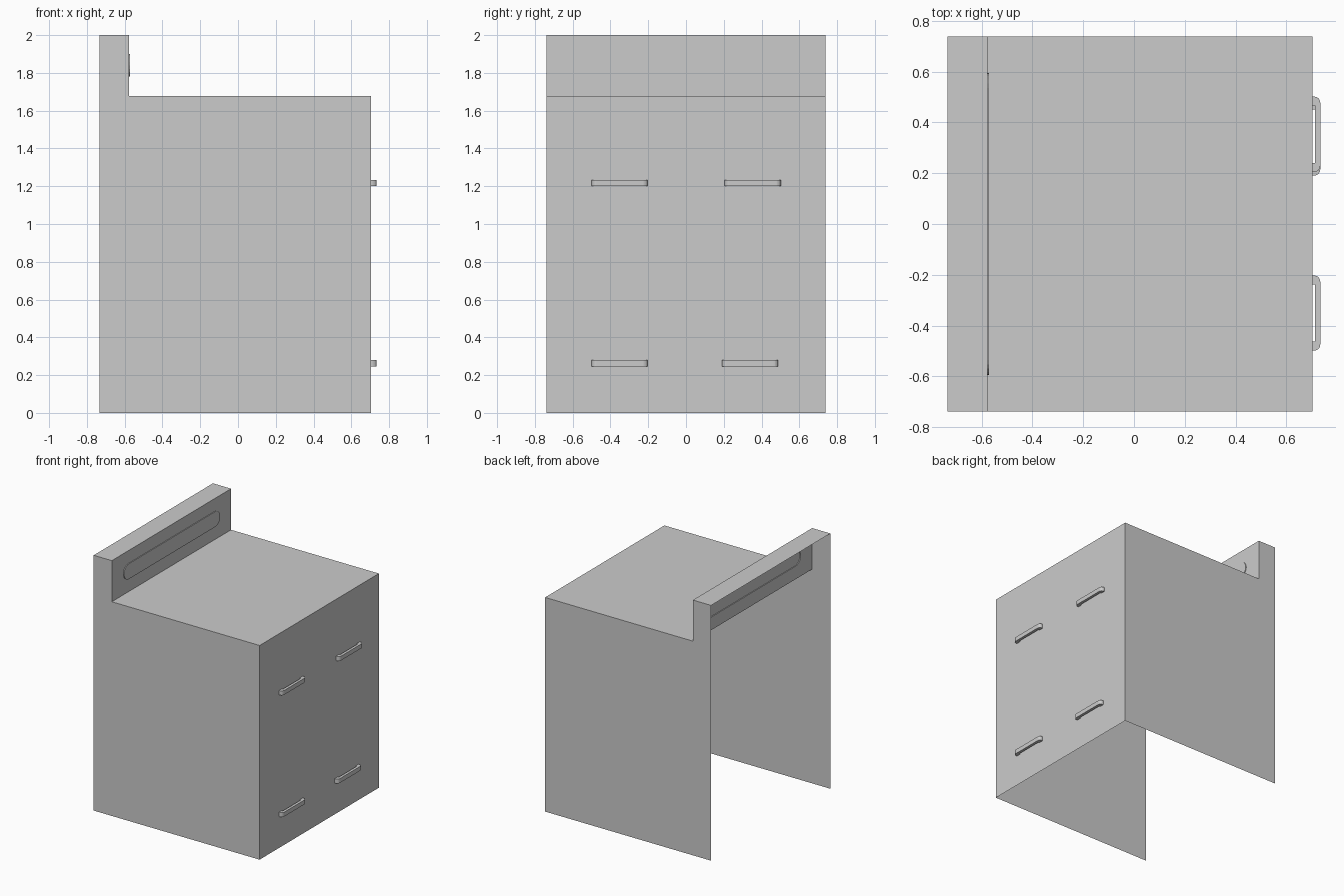
import bpy, bmesh
from math import sin, cos, pi

if "Cube" in bpy.data.objects:
    bpy.data.objects.remove(bpy.data.objects["Cube"])

HALF_Y = 0.738
BACK, SPLASH, FRONT, OUT = -0.734, -0.577, 0.704, 0.734
TOP, COUNTER = 2.0, 1.678


def finish(bm, name):
    bmesh.ops.remove_doubles(bm, verts=bm.verts, dist=1e-5)
    bmesh.ops.recalc_face_normals(bm, faces=bm.faces)
    mesh = bpy.data.meshes.new(name)
    bm.to_mesh(mesh)
    bm.free()
    obj = bpy.data.objects.new(name, mesh)
    bpy.context.collection.objects.link(obj)
    return obj


def arc(cx, cy, r, start, end, n):
    return [(cx + r * cos(start + (end - start) * i / n),
             cy + r * sin(start + (end - start) * i / n)) for i in range(n + 1)]


# Thin body shell, open at the back and underneath
profile = [(BACK, 0), (BACK, TOP), (SPLASH, TOP), (SPLASH, COUNTER),
           (FRONT, COUNTER), (FRONT, 0)]
bm = bmesh.new()
near = [bm.verts.new((x, -HALF_Y, z)) for x, z in profile]
far = [bm.verts.new((x, HALF_Y, z)) for x, z in profile]
bm.faces.new(near)
bm.faces.new(far[::-1])
for i in (1, 3, 4):  # splash top, counter top, front panel
    bm.faces.new((near[i], far[i], far[i + 1], near[i + 1]))

# Splash face with a slightly raised, round-ended control panel
stadium = arc(0.535, 1.84, 0.06, -pi / 2, pi / 2, 10) + \
          arc(-0.535, 1.84, 0.06, pi / 2, 3 * pi / 2, 10)
base = [bm.verts.new((SPLASH, y, z)) for y, z in stadium]
cap = [bm.verts.new((SPLASH + 0.006, y, z)) for y, z in stadium]
border = [near[2], far[2], far[3], near[3]]


def loop_edges(verts):
    pairs = zip(verts, verts[1:] + verts[:1])
    return [bm.edges.get(p) or bm.edges.new(p) for p in pairs]


bmesh.ops.triangle_fill(bm, use_beauty=True, normal=(1, 0, 0),
                        edges=loop_edges(border) + loop_edges(base))
for i in range(len(base)):
    j = (i + 1) % len(base)
    bm.faces.new((base[i], base[j], cap[j], cap[i]))
bm.faces.new(cap)
finish(bm, "body_shell")


# Flat U-shaped pull handles with rounded outer corners
def handle(name, y0, y1, z0, height=0.034):
    r, leg, inner = 0.024, 0.036, 0.713
    outline = [(FRONT, y0)] + arc(OUT - r, y0 + r, r, -pi / 2, 0, 5) + \
        arc(OUT - r, y1 - r, r, 0, pi / 2, 5) + \
        [(FRONT, y1), (FRONT, y1 - leg), (inner, y1 - leg),
         (inner, y0 + leg), (FRONT, y0 + leg)]
    bm = bmesh.new()
    face = bm.faces.new([bm.verts.new((x, y, z0)) for x, y in outline])
    ext = bmesh.ops.extrude_face_region(bm, geom=[face], use_keep_orig=True)
    top = [g for g in ext["geom"] if isinstance(g, bmesh.types.BMVert)]
    bmesh.ops.translate(bm, verts=top, vec=(0, 0, height))
    finish(bm, name)


for name, y0, y1, z0 in (("upper_left_handle", -0.499, -0.203, 1.2),
                         ("upper_right_handle", 0.205, 0.502, 1.2),
                         ("lower_left_handle", -0.499, -0.203, 0.246),
                         ("lower_right_handle", 0.191, 0.488, 0.246)):
    handle(name, y0, y1, z0)
